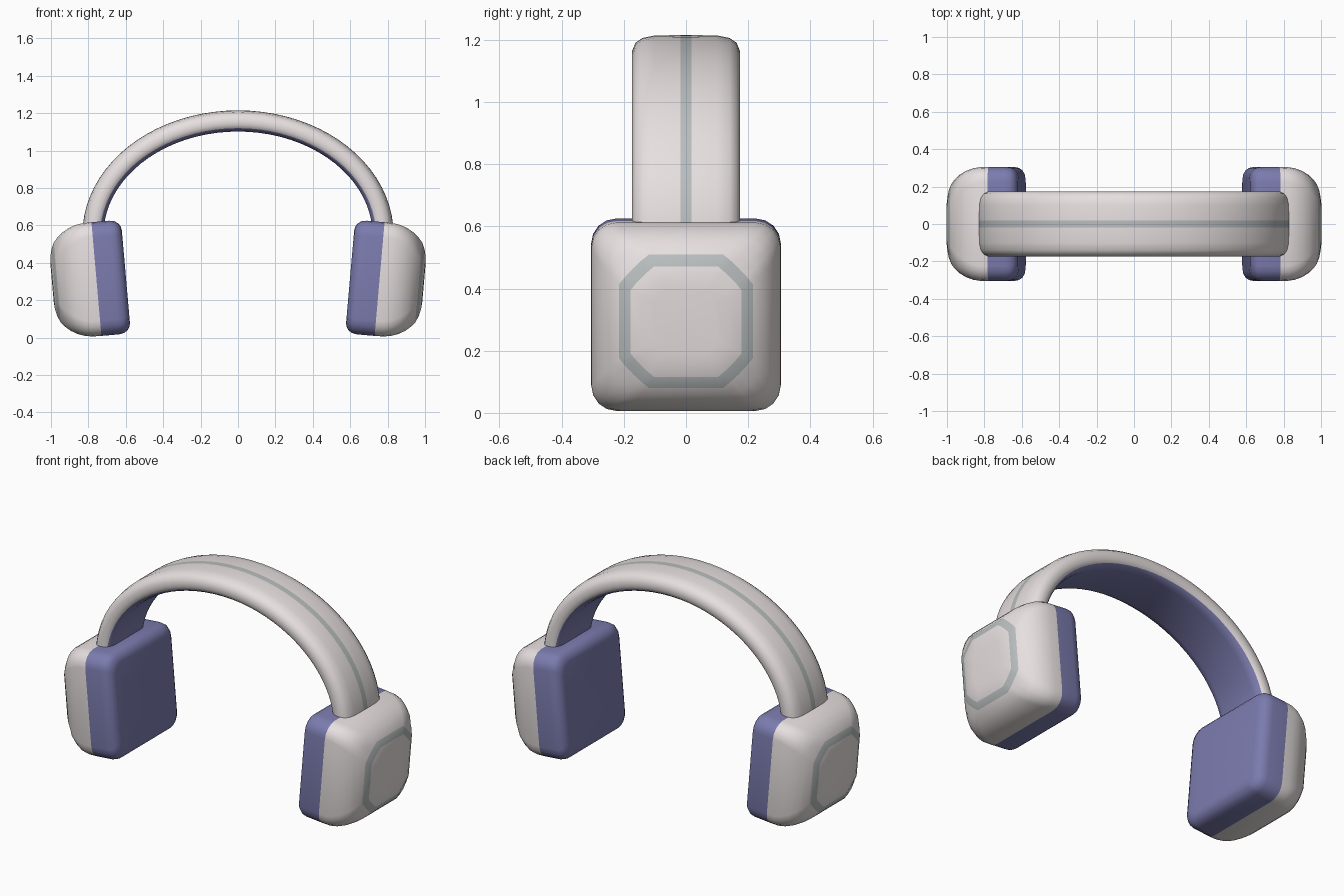
import bpy, bmesh, math
from mathutils import Vector

if "Cube" in bpy.data.objects:
    bpy.data.objects.remove(bpy.data.objects["Cube"])


def material(name, rgb):
    m = bpy.data.materials.new(name)
    m.diffuse_color = (*rgb, 1)
    m.use_nodes = True
    m.node_tree.nodes["Principled BSDF"].inputs["Base Color"].default_value = m.diffuse_color
    return m


BODY = material("warm_white", (0.80, 0.74, 0.74))
PAD = material("slate_blue", (0.20, 0.20, 0.43))
TRIM = material("grey_trim", (0.48, 0.51, 0.51))


def loft(name, rings, mats, pick, caps=(True, True), mirror=False):
    """Skin closed rings; pick(ring, side) gives the material slot."""
    bm = bmesh.new()
    vs = [[bm.verts.new(p) for p in r] for r in rings]
    n = len(rings[0])
    for i in range(len(vs) - 1):
        for j in range(n):
            k = (j + 1) % n
            f = bm.faces.new((vs[i][j], vs[i][k], vs[i + 1][k], vs[i + 1][j]))
            f.material_index = pick(i, j)
    if caps[0]:
        bm.faces.new(vs[0][::-1])
    if caps[1]:
        bm.faces.new(vs[-1])
    bmesh.ops.recalc_face_normals(bm, faces=bm.faces)
    me = bpy.data.meshes.new(name)
    bm.to_mesh(me)
    bm.free()
    for m in mats:
        me.materials.append(m)
    ob = bpy.data.objects.new(name, me)
    bpy.context.collection.objects.link(ob)
    if mirror:
        ob.modifiers.new("mirror", 'MIRROR').use_mirror_merge = False
    bpy.ops.object.select_all(action='DESELECT')
    ob.select_set(True)
    bpy.context.view_layer.objects.active = ob
    bpy.ops.object.shade_smooth_by_angle(angle=math.radians(50))
    return ob


# Ear cups: rounded squares stacked along a slightly tilted axis
TILT = math.radians(5)
AXIS = Vector((math.cos(TILT), 0, -math.sin(TILT)))
UP = Vector((math.sin(TILT), 0, math.cos(TILT)))
CENTRE = Vector((0.757, 0, 0.313))


def rounded_square(u, half, radius, bulge=1.0, seg=4):
    pts = []
    for q in range(4):
        for s in range(seg + 1):
            t = s / seg
            a = t * math.pi / 2
            x = bulge * math.cos(a) + (1 - bulge) * (1 - t)
            y = bulge * math.sin(a) + (1 - bulge) * t
            x, y = half - radius + radius * x, half - radius + radius * y
            for _ in range(q):
                x, y = -y, x
            pts.append(CENTRE + AXIS * u + Vector((0, x, 0)) + UP * y)
    return pts


cushion = [(-0.158, 0.25, 0.06), (-0.154, 0.268, 0.065), (-0.142, 0.287, 0.07),
           (-0.122, 0.30, 0.075), (-0.095, 0.305, 0.08), (0, 0.305, 0.08)]
loft("ear_cushion", [rounded_square(*c) for c in cushion], [PAD],
     lambda i, j: 0, (True, False), True)

shell = [(0, 0.305, 0.08), (0.045, 0.304, 0.08), (0.085, 0.298, 0.085),
         (0.125, 0.284, 0.09), (0.16, 0.264, 0.095), (0.188, 0.24, 0.095, 0.7),
         (0.21, 0.215, 0.095, 0.15), (0.226, 0.178, 0.075, 0.15),
         (0.235, 0.14, 0.06, 0.3), (0.238, 0.10, 0.04)]
loft("ear_shell", [rounded_square(*c) for c in shell], [BODY, TRIM],
     lambda i, j: 1 if i == 6 else 0, (False, True), True)

# Headband: one padded cross-section (y, depth below the outer face) swept on an arch
half = [(0.018, 0), (0.10, 0.001), (0.14, 0.009), (0.163, 0.025), (0.173, 0.05),
        (0.173, 0.075), (0.164, 0.095), (0.145, 0.108), (0.12, 0.113)]
section = half + [(-y, d) for y, d in reversed(half)]
last = len(section) - 1


def band_ring(t):
    a, b, z0 = 0.832, 0.665, 0.55
    p = Vector((a * math.sin(t), 0, z0 + b * math.cos(t)))
    n = Vector((math.sin(t) / a, 0, math.cos(t) / b)).normalized()
    return [p - n * d + Vector((0, y, 0)) for y, d in section]


def band_slot(i, j):
    if j == last:
        return 2
    return 1 if 6 <= j <= 10 else 0


STEPS = 40
loft("headband", [band_ring(math.pi * (k / STEPS - 0.5)) for k in range(STEPS + 1)],
     [BODY, PAD, TRIM], band_slot)
